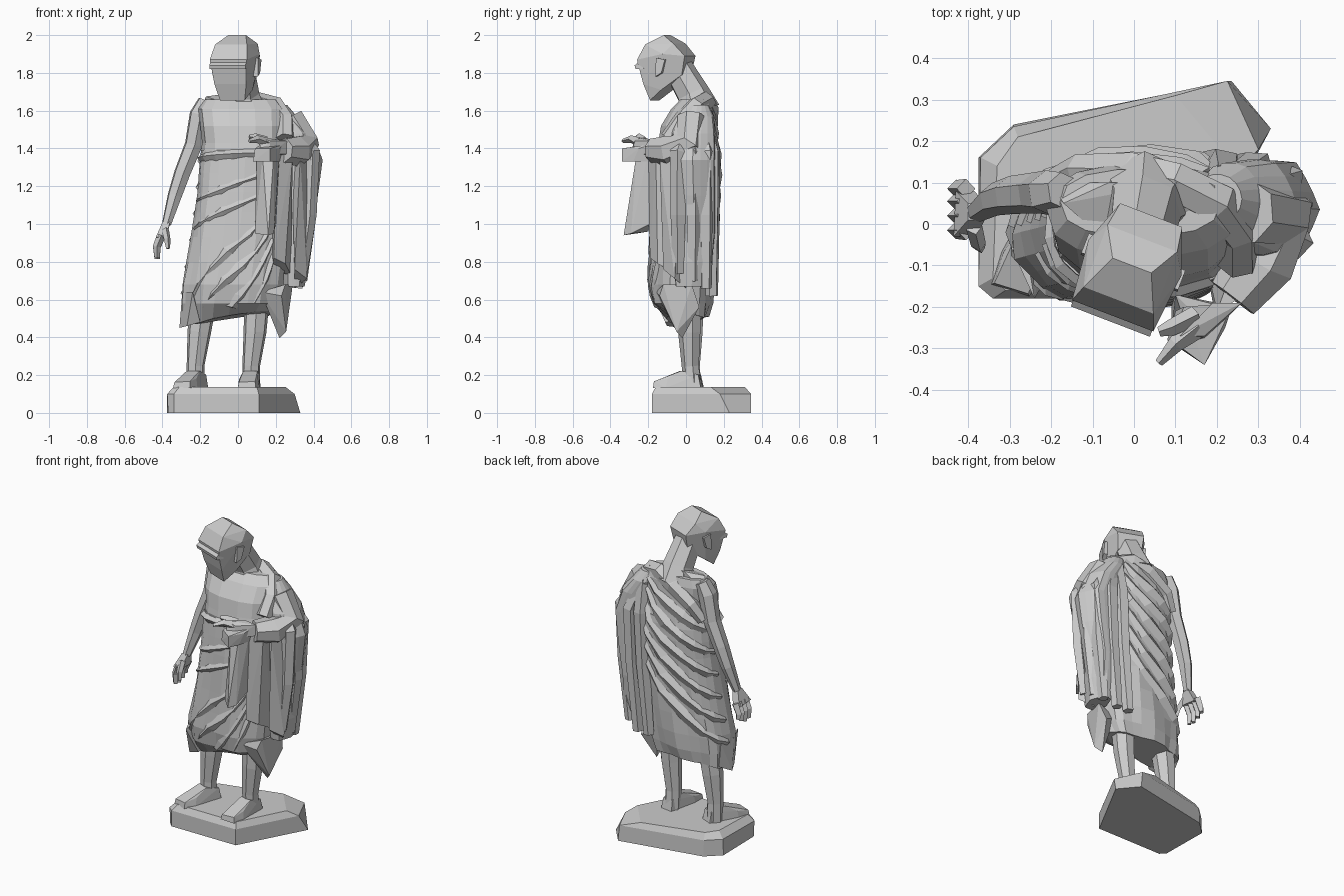
import bpy, bmesh, math
from mathutils import Vector, Matrix


def finish(name, bm):
    bmesh.ops.recalc_face_normals(bm, faces=bm.faces[:])
    me = bpy.data.meshes.new(name)
    bm.to_mesh(me)
    bm.free()
    ob = bpy.data.objects.new(name, me)
    bpy.context.collection.objects.link(ob)
    return ob


def loft(name, rings):
    bm = bmesh.new()
    vs = [[bm.verts.new(p) for p in r] for r in rings]
    n = len(rings[0])
    for a, b in zip(vs, vs[1:]):
        for i in range(n):
            bm.faces.new((a[i], a[(i + 1) % n], b[(i + 1) % n], b[i]))
    bm.faces.new(vs[0])
    bm.faces.new(vs[-1])
    return finish(name, bm)


def hull(name, pts, mat=Matrix()):
    bm = bmesh.new()
    for p in pts:
        bm.verts.new(mat @ Vector(p))
    bmesh.ops.convex_hull(bm, input=bm.verts[:])
    bmesh.ops.delete(bm, geom=[v for v in bm.verts if not v.link_faces], context='VERTS')
    bmesh.ops.dissolve_limit(bm, angle_limit=0.05, verts=bm.verts[:], edges=bm.edges[:])
    return finish(name, bm)


def limb(name, pts, n=6):
    """Tube through (x, y, z, radius) points, without twist."""
    c = [Vector(p[:3]) for p in pts]
    rings, q, last = [], None, None
    for i, p in enumerate(pts):
        d = (c[min(i + 1, len(c) - 1)] - c[max(i - 1, 0)]).normalized()
        q = last.rotation_difference(d) @ q if q else d.to_track_quat('Z', 'Y')
        last = d
        rings.append([c[i] + q @ Vector((p[3] * math.cos(t * math.tau / n), p[3] * math.sin(t * math.tau / n), 0))
                      for t in range(n)])
    return loft(name, rings)


def spow(v, e=0.8):
    return math.copysign(abs(v) ** e, v)


# Body envelope: z, x min, x max, y min, y max
BODY = [(.47, -.29, .19, -.1, .115), (.58, -.295, .22, -.175, .135), (.68, -.29, .24, -.195, .145),
        (.9, -.25, .26, -.185, .155), (1.15, -.215, .27, -.175, .165), (1.32, -.205, .28, -.165, .175),
        (1.39, -.195, .27, -.16, .165), (1.43, -.19, .25, -.15, .16), (1.52, -.2, .25, -.135, .15),
        (1.61, -.21, .25, -.08, .145), (1.67, -.17, .2, -.02, .13)]


def surf(deg, z, off=0.0):
    z = max(BODY[0][0], min(BODY[-1][0], z))
    for a, b in zip(BODY, BODY[1:]):
        if z <= b[0]:
            f = (z - a[0]) / (b[0] - a[0])
            break
    x0, x1, y0, y1 = [a[k] + (b[k] - a[k]) * f for k in range(1, 5)]
    t = math.radians(deg)
    return Vector(((x0 + x1) / 2 + ((x1 - x0) / 2 + off) * spow(math.cos(t)),
                   (y0 + y1) / 2 + ((y1 - y0) / 2 + off) * spow(math.sin(t)), z))


def fold(name, a0, z0, a1, z1, w=.04, out=.018, sag=0.0, steps=6):
    """Broad ridge half sunk into the body, standing proud by out."""
    rings = []
    for i in range(steps + 1):
        t = i / steps
        a, z = a0 + (a1 - a0) * t, z0 + (z1 - z0) * t - sag * math.sin(math.pi * t)
        g = .35 + .65 * math.sin(math.pi * (.1 + .8 * t))
        # cross-section is offset perpendicular to the run of the fold
        run = Vector(((a1 - a0) * .0042, z1 - z0 - sag * math.pi * math.cos(math.pi * t))).normalized()
        da, dz = -run.y * w * g / .0042, run.x * w * g
        rings.append([surf(a + da, z + dz, -.012), surf(a + da * .15, z + dz * .15, out * g),
                      surf(a - da, z - dz, -.012), surf(a, z, -.03)])
    return loft(name, rings)


# Rock base
bot = [(-.37, -.15), (-.34, -.18), (.11, -.18), (.33, .23), (.235, .345), (-.29, .24), (-.375, .16)]
mid = [(-.375, -.15), (-.34, -.18), (.11, -.18), (.3, .18), (.225, .345), (-.29, .235), (-.37, .16)]
top = [(-.34, -.13), (-.31, -.16), (.1, -.16), (.25, .13), (.1, .31), (-.28, .21), (-.33, .14)]
loft("base", [[(x, y, z) for x, y in r] for r, z in ((bot, 0), (mid, .1), (top, .138))])

# Legs and feet
limb("right_leg", [(-.18, .03, .6, .07), (-.205, .03, .43, .064), (-.225, .03, .25, .048), (-.225, .035, .13, .05)], 7)
limb("left_leg", [(.1, .02, .6, .068), (.09, .02, .43, .062), (.07, .025, .25, .048), (.07, .035, .13, .048)], 7)
FOOT = [(-.04, .075, 0), (.04, .075, 0), (-.035, .06, .07), (.035, .06, .07), (-.038, -.03, .09), (.038, -.03, .09),
        (-.055, -.11, 0), (.06, -.11, 0), (-.05, -.11, .045), (.05, -.1, .05), (-.045, -.19, 0), (.05, -.18, 0),
        (-.04, -.185, .03), (.045, -.175, .035)]
for side, x, yaw in (("right", -.225, -24), ("left", .07, -8)):
    hull(side + "_foot", FOOT, Matrix.Translation((x, .01, .132)) @ Matrix.Rotation(math.radians(yaw), 4, 'Z'))

# Bare chest, shoulders and neck
N = 14
loft("chest", [[surf(i * 360 / N, z) for i in range(N)] for z in (1.36, 1.43, 1.52, 1.61, 1.66)])
limb("neck", [(.03, .06, 1.6, .12), (.025, .035, 1.69, .09), (.01, -.04, 1.82, .08)], 7)
hull("shoulders", [(-.17, .05, 1.675), (-.06, .1, 1.69), (.1, .1, 1.7), (.2, .06, 1.655), (.06, -.03, 1.65),
                   (-.08, -.03, 1.645), (-.2, .1, 1.6), (.25, .1, 1.6)])

# Head, turned and bowed
H = Matrix.Translation((-.005, -.1, 0)) @ Matrix.Rotation(math.radians(-21), 4, 'Z')
half = [(.07, -.07, 1.655), (.088, 0, 1.71), (.1, -.125, 1.84), (.105, -.13, 1.87), (.09, -.09, 1.95), (.05, 0, 2.0),
        (.09, .07, 1.955), (.08, .13, 1.89), (.12, .02, 1.9), (.07, .11, 1.79), (.09, -.1, 1.74)]
hull("head", [(s * x, y, z) for x, y, z in half for s in (1, -1)], H)
hull("brow", [(s * .102, y, z) for s in (1, -1) for y, z in ((-.14, 1.82), (-.09, 1.82), (-.145, 1.84), (-.12, 1.86))], H)
for s, nm in ((1, "left_ear"), (-1, "right_ear")):
    hull(nm, [(s * x, y, z) for x in (.09, .125) for y, z in ((-.02, 1.78), (.015, 1.8), (.035, 1.87), (-.015, 1.88))], H)

# Bare right arm and hand
limb("right_arm", [(-.17, .08, 1.65, .045), (-.205, .075, 1.58, .055), (-.235, .075, 1.42, .05), (-.295, .07, 1.27, .046),
                   (-.335, .06, 1.15, .04), (-.378, .03, 1.0, .026)])
hull("right_palm", [(-.4, .01, 1.01), (-.36, .01, 1.01), (-.4, .05, 1.0), (-.36, .05, 1.0), (-.435, -.03, .93),
                    (-.38, -.03, .93), (-.43, .08, .92), (-.385, .08, .92)])
for i, (y, dz) in enumerate(((-.015, .82), (.02, .815), (.055, .83), (.085, .85))):
    limb(f"finger_{i}", [(-.405, y, .94, .024), (-.43, y, .88, .021), (-.428, y * 1.1, dz, .014)], 4)
limb("right_thumb", [(-.385, -.01, .97, .02), (-.375, -.05, .92, .018), (-.37, -.06, .87, .011)], 4)

# Wrapped skirt, with shallow twisted pleats
M = 24
rings = []
for k, z in enumerate((.47, .58, .68, .8, .93, 1.06, 1.17, 1.27, 1.35, 1.39)):
    ring = []
    for i in range(M):
        a = i * 360 / M
        p = surf(a, z, .008 * math.sin(math.radians(a * 7 + z * 300)) * (1.4 - z) / .7)
        if k == 0:
            p.z += .07 * max(0, math.cos(math.radians(a - 320))) + .04 * max(0, math.sin(math.radians(a)))
        ring.append(p)
    rings.append(ring)
loft("skirt", rings)

# Folds sweeping across the front, then diagonally over the back
for i, f in enumerate(((300, 1.3, 190, 1.13, .03), (305, 1.2, 195, .98, .02), (308, 1.12, 215, .6, .0),
                       (308, 1.0, 240, .56, .0), (310, .92, 270, .56, 0), (316, .85, 292, .58, 0))):
    fold(f"front_fold_{i}", *f[:4], w=.038, out=.013, sag=f[4])
for i in range(6):
    fold(f"back_fold_{i}", 52 - i * 4, 1.6 - i * .07, 176, 1.33 - i * .14, w=.055, out=.022, sag=.04 + i * .02)
fold("waist_roll", 165, 1.34, 305, 1.38, w=.04, out=.022)
# Upper edge of the cloth, over the back to the left shoulder
limb("shoulder_roll", [(-.19, .1, 1.42, .035), (-.13, .125, 1.51, .045), (0, .12, 1.6, .055), (.1, .1, 1.65, .052),
                       (.2, .05, 1.62, .055), (.25, -.02, 1.55, .05), (.25, -.09, 1.45, .05)], 6)

# Cloth falling from the left arm
rings = []
for z, cx, cy, rx, ry in ((.67, .295, .03, .055, .09), (.8, .3, .035, .072, .11), (.95, .3, .04, .078, .12),
                          (1.15, .318, .04, .1, .12), (1.34, .335, .035, .108, .125), (1.48, .29, .04, .1, .12),
                          (1.57, .23, .05, .08, .1), (1.63, .2, .06, .06, .06)):
    r = []
    for i in range(18):
        t = i * math.tau / 18
        m = 1 + (.05 if i % 3 == 0 else -.05) * min(1, (1.66 - z) * 3)
        r.append((cx + rx * m * math.cos(t), cy + ry * m * math.sin(t), z))
    rings.append(r)
loft("arm_drape", rings)
for i, (x, y, z1) in enumerate(((.375, -.04, .74), (.375, .04, .7), (.355, .105, .66), (.28, .135, .62), (.2, .14, .62))):
    limb(f"hanging_fold_{i}", [(.25 - i * .008, .03 + i * .02, 1.58, .035), (x + .015, y, 1.38, .045),
                               (x, y, 1.05, .042), (x - .04, y, z1, .032)], 5)

# Bent left forearm, hand and fingers
limb("left_sleeve", [(.27, .03, 1.56, .08), (.35, .02, 1.42, .085), (.31, -.09, 1.385, .085), (.24, -.18, 1.39, .065)], 7)
hull("left_hand", [(.26, -.19, 1.44), (.26, -.19, 1.37), (.19, -.19, 1.45), (.19, -.19, 1.36), (.11, -.27, 1.46),
                   (.12, -.29, 1.38), (.17, -.27, 1.44), (.17, -.28, 1.37)])
limb("left_index", [(.15, -.25, 1.43, .028), (.1, -.29, 1.45, .02), (.06, -.335, 1.44, .01)], 4)
limb("left_thumb", [(.15, -.22, 1.44, .024), (.09, -.25, 1.46, .02), (.06, -.26, 1.46, .012)], 4)
hull("gathered_cloth", [(.08, -.28, 1.33), (.1, -.21, 1.34), (.22, -.2, 1.33), (.17, -.34, 1.33), (.2, -.28, 1.33),
                        (.09, -.28, 1.4), (.12, -.2, 1.42), (.24, -.19, 1.42), (.17, -.34, 1.4), (.22, -.25, 1.4)])

# Cloth ends hanging in front and at the hem
hull("front_panel", [(.1, -.17, 1.38), (.19, -.26, 1.38), (.22, -.2, 1.38), (.13, -.26, 1.36), (.09, -.2, .96),
                     (.16, -.33, .94), (.19, -.29, .95), (.2, -.19, 1.0), (.09, -.26, .95)])
hull("side_panel", [(.2, -.21, 1.38), (.29, -.16, 1.38), (.26, -.05, 1.38), (.19, -.19, .82), (.25, -.15, .79),
                    (.28, -.04, .73), (.17, -.08, .75)])
hull("rear_panel", [(.33, -.14, 1.36), (.39, -.03, 1.34), (.28, -.02, 1.4), (.3, -.12, .76), (.365, -.06, .71), (.3, 0, .66)])
hull("hem_tail", [(.12, -.16, .64), (.16, -.1, .56), (.22, -.02, .395), (.255, -.05, .43), (.265, .07, .56), (.29, .03, .68),
                  (.25, -.12, .68), (.17, .03, .62), (.23, -.14, .62)])
hull("hem_corner", [(-.31, -.02, .45), (-.27, -.1, .46), (-.2, -.11, .48), (-.295, -.06, .64), (-.24, -.18, .64),
                    (-.28, .07, .5), (-.2, .02, .5), (-.28, .05, .64)])
